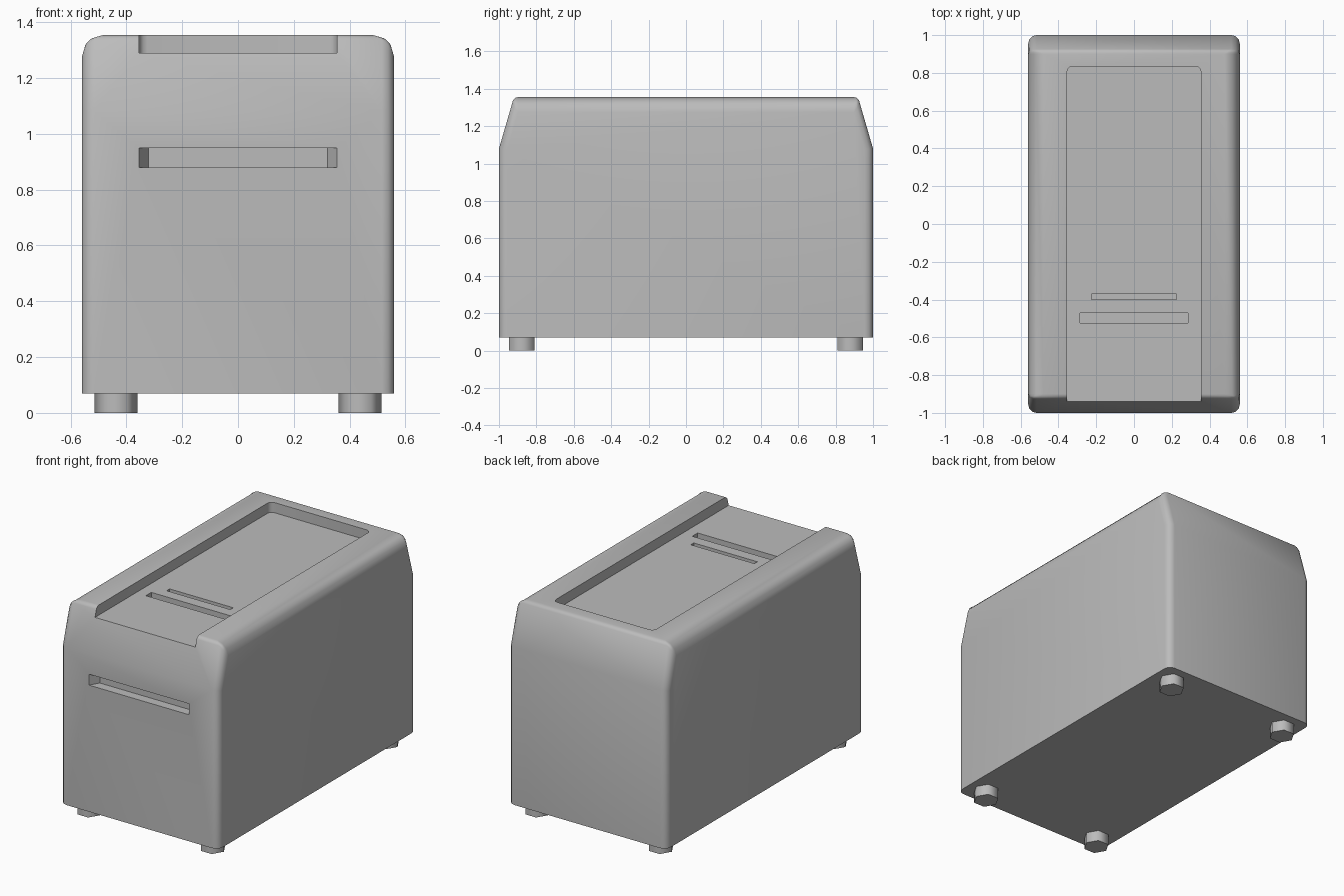
import bpy
import bmesh
import math
from mathutils import Vector

cube = bpy.data.objects.get("Cube")
if cube:
    bpy.data.objects.remove(cube, do_unlink=True)

grey = bpy.data.materials.new("warm_grey")
grey.use_nodes = True
colour = (0.5, 0.5, 0.5, 1)
grey.diffuse_color = colour
grey.node_tree.nodes["Principled BSDF"].inputs["Base Color"].default_value = colour


def prism(name, outline, vector):
    """Closed solid swept from a flat outline along a vector."""
    bm = bmesh.new()
    face = bm.faces.new([bm.verts.new(p) for p in outline])
    swept = bmesh.ops.extrude_face_region(bm, geom=[face])["geom"]
    verts = [v for v in swept if isinstance(v, bmesh.types.BMVert)]
    bmesh.ops.translate(bm, verts=verts, vec=Vector(vector))
    bmesh.ops.recalc_face_normals(bm, faces=bm.faces)
    mesh = bpy.data.meshes.new(name)
    bm.to_mesh(mesh)
    bm.free()
    obj = bpy.data.objects.new(name, mesh)
    bpy.context.collection.objects.link(obj)
    mesh.materials.append(grey)
    return obj


def activate(obj):
    bpy.ops.object.select_all(action="DESELECT")
    obj.select_set(True)
    bpy.context.view_layer.objects.active = obj


def cut(obj, cutter):
    """Subtract a cutter, then discard it."""
    cutter.hide_render = True
    mod = obj.modifiers.new("cut", "BOOLEAN")
    mod.operation = "DIFFERENCE"
    mod.solver = "EXACT"
    mod.object = cutter
    activate(obj)
    bpy.ops.object.modifier_apply(modifier=mod.name)
    bpy.data.objects.remove(cutter, do_unlink=True)


def slab(half_x, y0, y1, z0, z1, half_x_back=None):
    """Cutter with an optional taper towards the back."""
    back = half_x_back or half_x
    plan = [(-half_x, y0, z0), (half_x, y0, z0), (back, y1, z0), (-back, y1, z0)]
    return prism("cutter", plan, (0, 0, z1 - z0))


# Housing: side profile swept across the width
W, BASE, SHOULDER, TOP = 0.56, 0.07, 1.08, 1.355
profile = [(-1, BASE), (1, BASE), (1, SHOULDER), (0.92, TOP), (-0.92, TOP), (-1, SHOULDER)]
housing = prism("housing", [(-W, y, z) for y, z in profile], (2 * W, 0, 0))

# Wide rounding on the long top edges, narrow on the corners
weights = housing.data.attributes.new("bevel_weight_edge", "FLOAT", "EDGE")
for edge in housing.data.edges:
    a, b = (housing.data.vertices[i].co for i in edge.vertices)
    low, high = min(a.z, b.z), max(a.z, b.z)
    along_x = abs(a.x - b.x) > 1
    if low > 1.3:
        weights.data[edge.index].value = 0.25 if along_x else 1.0
    elif high > BASE + 0.1 and not along_x:
        weights.data[edge.index].value = 0.55
bevel = housing.modifiers.new("rounding", "BEVEL")
bevel.limit_method = "WEIGHT"
bevel.width = 0.08
bevel.segments = 3
activate(housing)
bpy.ops.object.modifier_apply(modifier=bevel.name)

# Open-fronted recess in the top, with rounded rear corners
R, END, FLOOR, r = 0.355, 0.835, 1.29, 0.03
plan = [(-R, -1.2, FLOOR), (R, -1.2, FLOOR)]
for side, start in ((1, 0), (-1, 90)):
    for step in range(4):
        t = math.radians(start + 30 * step)
        plan.append((side * (R - r) + r * math.cos(t), END - r + r * math.sin(t), FLOOR))
cut(housing, prism("cutter", plan, (0, 0, 0.3)))

# Two slots in the recess floor and the tapered slot in the front
cut(housing, slab(0.225, -0.40, -0.37, FLOOR - 0.05, FLOOR + 0.03))
cut(housing, slab(0.285, -0.525, -0.47, FLOOR - 0.05, FLOOR + 0.03))
cut(housing, slab(0.39, -1.06, -0.94, 0.88, 0.95, 0.32))

activate(housing)
bpy.ops.object.shade_smooth_by_angle(angle=math.radians(40))

# Hexagonal feet
for y_name, y in (("front", -0.878), ("back", 0.878)):
    for x_name, x in (("right", -0.4375), ("left", 0.4375)):
        ring = [(x + 0.0775 * math.cos(k * math.pi / 3),
                 y + 0.0775 * math.sin(k * math.pi / 3), 0) for k in range(6)]
        foot = prism(f"{y_name}_{x_name}_foot", ring, (0, 0, BASE))
        activate(foot)
        bpy.ops.object.shade_smooth_by_angle(angle=math.radians(65))
